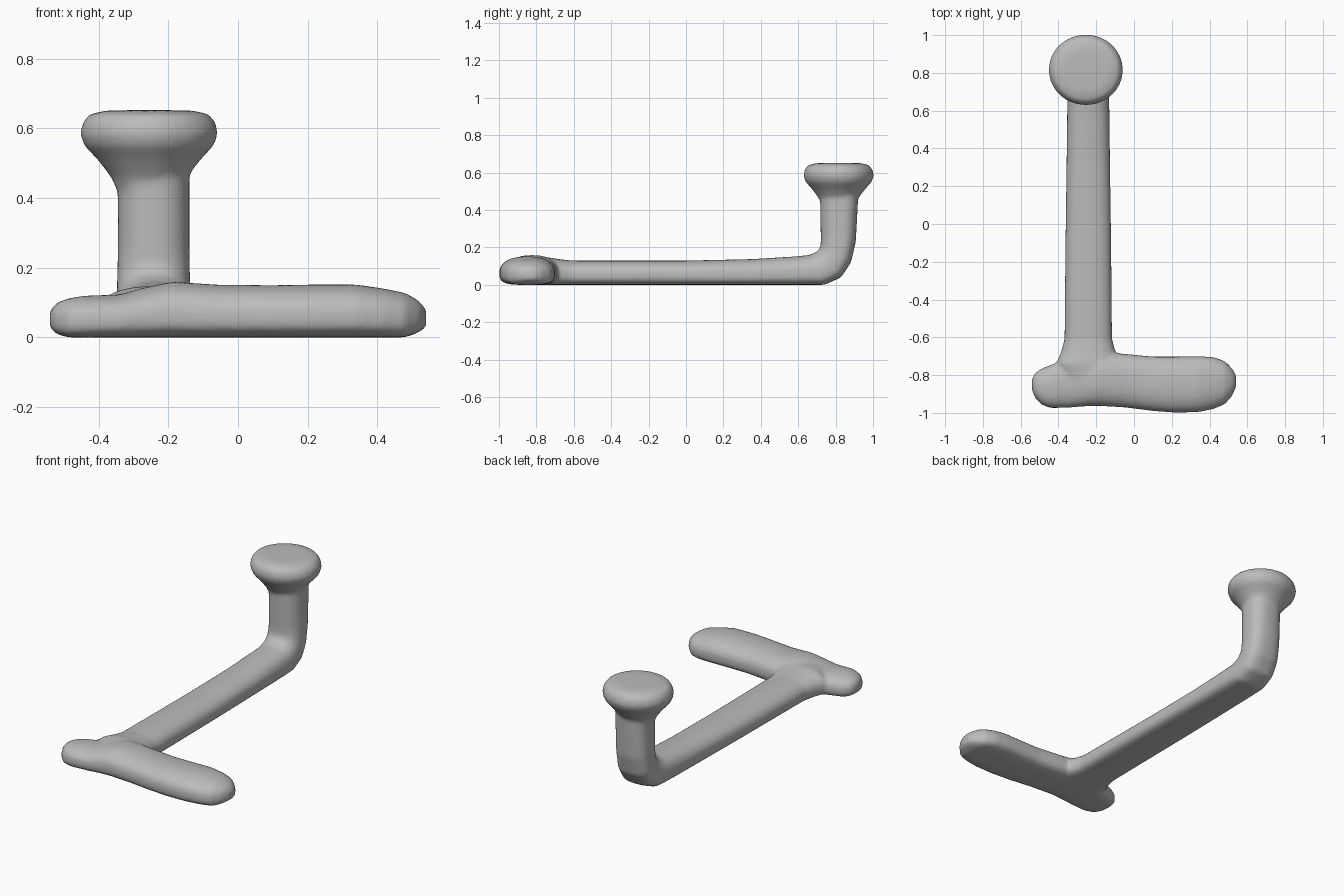
import bpy
import bmesh
import math
from mathutils import Vector

cube = bpy.data.objects.get("Cube")
if cube:
    bpy.data.objects.remove(cube, do_unlink=True)

grey = bpy.data.materials.new("plain_grey")
grey.use_nodes = True
colour = (0.5, 0.5, 0.5, 1)
grey.diffuse_color = colour
grey.node_tree.nodes["Principled BSDF"].inputs["Base Color"].default_value = colour

SIDES = 32


def section(low, high, side, flat):
    """Rounded ring from low to high; a larger flat squares off the low half."""
    mid = low.lerp(high, 0.43)
    ring = []
    for i in range(SIDES):
        a = math.tau * (i + 0.5) / SIDES
        c, s = math.cos(a), math.sin(a)
        n = 2.3 if s > 0 else flat
        across = math.copysign(abs(c) ** (2 / n), c)
        up = abs(s) ** (2 / n)
        ring.append(mid + side * across + ((high if s > 0 else low) - mid) * up)
    return ring


def loft(bm, rings):
    """Skin the rings and close both ends."""
    loops = [[bm.verts.new(p) for p in ring] for ring in rings]
    for a, b in zip(loops, loops[1:]):
        for i in range(SIDES):
            j = (i + 1) % SIDES
            bm.faces.new((a[i], a[j], b[j], b[i]))
    bm.faces.new(loops[0])
    bm.faces.new(loops[-1])


bm = bmesh.new()

# Crossbar: x, front y, back y, bottom z, top z
bar = [
    (-0.54, -0.88, -0.82, 0.03, 0.075), (-0.525, -0.92, -0.79, 0.012, 0.097),
    (-0.49, -0.957, -0.765, 0, 0.112), (-0.44, -0.975, -0.745, 0, 0.12),
    (-0.34, -0.972, -0.71, 0, 0.123), (-0.27, -0.966, -0.69, 0, 0.143),
    (-0.19, -0.963, -0.68, 0, 0.16), (-0.05, -0.971, -0.687, 0, 0.151),
    (0.1, -0.99, -0.702, 0, 0.15), (0.22, -0.999, -0.702, 0, 0.152),
    (0.34, -0.996, -0.70, 0, 0.152), (0.42, -0.98, -0.704, 0, 0.14),
    (0.48, -0.955, -0.725, 0, 0.128), (0.52, -0.91, -0.765, 0.015, 0.105),
    (0.54, -0.865, -0.80, 0.03, 0.08),
]
loft(bm, [section(Vector((x, (f + b) / 2, lo)), Vector((x, (f + b) / 2, hi)),
                  Vector((0, (b - f) / 2, 0)), 3.5) for x, f, b, lo, hi in bar])

# Shaft and upright: outer y, outer z, inner y, inner z, half width, flatness
shaft = [
    (-0.86, 0, -0.86, 0.14, 0.10, 3.5), (-0.74, 0, -0.74, 0.148, 0.17, 3.5),
    (-0.68, 0, -0.68, 0.138, 0.145, 3.5), (-0.61, 0, -0.61, 0.13, 0.126, 3.5),
    (0, 0, 0, 0.13, 0.12, 3.5), (0.35, 0, 0.35, 0.138, 0.115, 3.5),
    (0.58, 0, 0.58, 0.152, 0.112, 3.5), (0.74, 0, 0.66, 0.16, 0.11, 3.2),
    (0.83, 0.04, 0.705, 0.18, 0.107, 3), (0.882, 0.12, 0.72, 0.21, 0.105, 2.8),
    (0.908, 0.23, 0.72, 0.26, 0.103, 2.6), (0.92, 0.45, 0.717, 0.45, 0.103, 2.5),
    (0.92, 0.56, 0.717, 0.56, 0.103, 2.5),
]
loft(bm, [section(Vector((-0.242, oy, oz)), Vector((-0.242, iy, iz)),
                  Vector((w, 0, 0)), n) for oy, oz, iy, iz, w, n in shaft])

# Flared knob: radius, height
knob = [(0.09, 0.42), (0.107, 0.46), (0.145, 0.51), (0.182, 0.55),
        (0.194, 0.583), (0.188, 0.615), (0.168, 0.641), (0.12, 0.651),
        (0.05, 0.652)]
rings = []
for r, z in knob:
    angles = [math.tau * i / SIDES for i in range(SIDES)]
    rings.append([Vector((-0.255 + r * 1.02 * math.cos(a),
                          0.816 + r * 0.97 * math.sin(a), z)) for a in angles])
loft(bm, rings)

bmesh.ops.recalc_face_normals(bm, faces=bm.faces)
mesh = bpy.data.meshes.new("bar_with_knob")
bm.to_mesh(mesh)
bm.free()
mesh.materials.append(grey)
body = bpy.data.objects.new("bar_with_knob", mesh)
bpy.context.collection.objects.link(body)

# Fuse the parts into one soft, continuous surface
fuse = body.modifiers.new("fuse", "REMESH")
fuse.mode = "VOXEL"
fuse.voxel_size = 0.011
fuse.use_smooth_shade = True
soften = body.modifiers.new("soften", "SMOOTH")
soften.factor = 0.5
soften.iterations = 8
